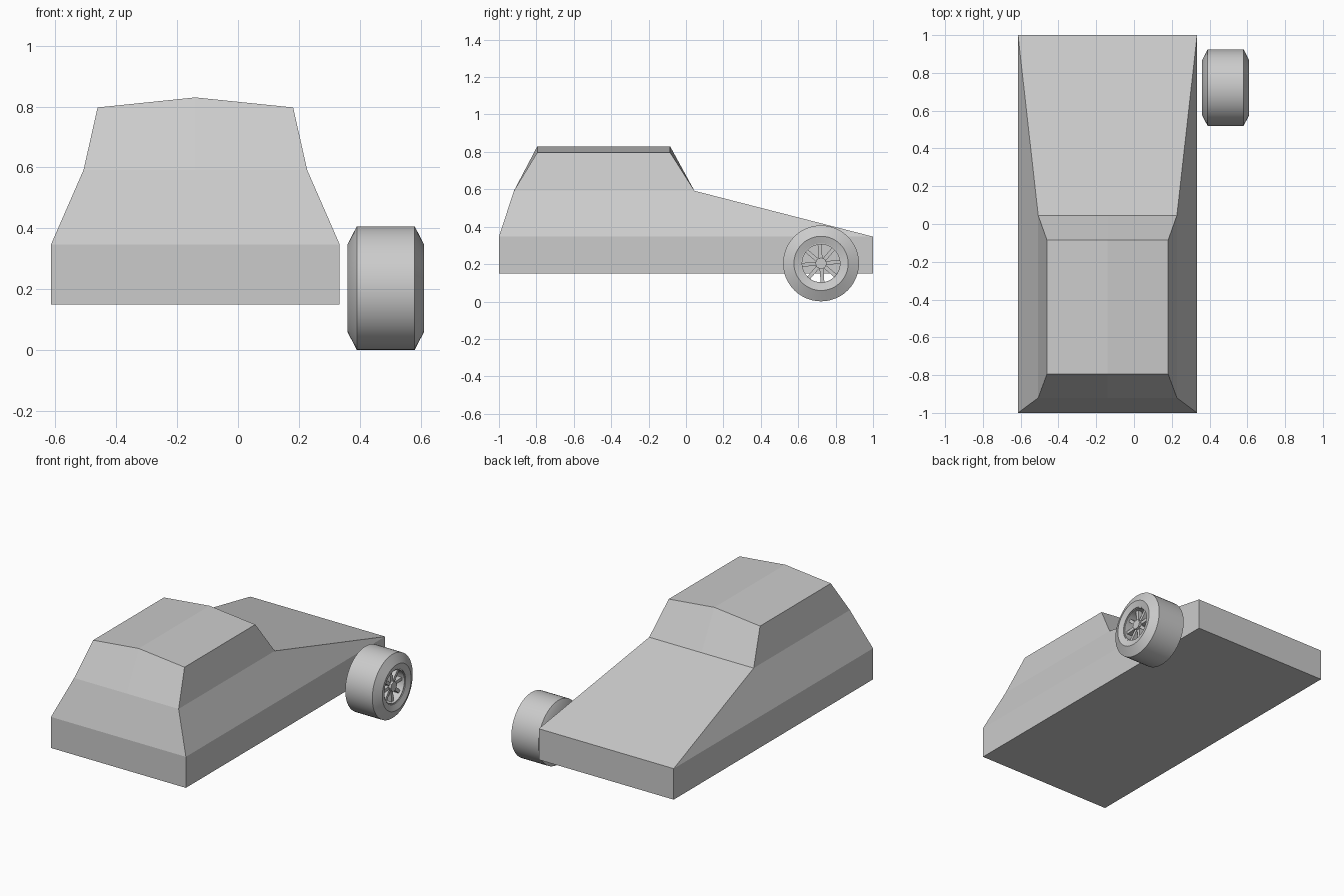
import bpy, bmesh
from math import sin, cos, tau, radians
from mathutils import Matrix

if "Cube" in bpy.data.objects:
    bpy.data.objects.remove(bpy.data.objects["Cube"])


def finish(name, bm, smooth=False):
    bmesh.ops.recalc_face_normals(bm, faces=bm.faces)
    mesh = bpy.data.meshes.new(name)
    bm.to_mesh(mesh)
    bm.free()
    ob = bpy.data.objects.new(name, mesh)
    bpy.context.collection.objects.link(ob)
    if smooth:
        bpy.ops.object.select_all(action='DESELECT')
        ob.select_set(True)
        bpy.context.view_layer.objects.active = ob
        bpy.ops.object.shade_smooth_by_angle(angle=radians(35))
    return ob


# Car body: stacked six-point rings, with a ridge along the roof
BODY_X = -0.14
# half width, front y, rear y, edge z, centre z
LEVELS = [(0.474, -1.0, 1.0, 0.15, 0.15),
          (0.474, -1.0, 1.0, 0.347, 0.347),
          (0.367, -0.92, 0.045, 0.592, 0.592),
          (0.321, -0.795, -0.085, 0.797, 0.83)]
bm = bmesh.new()
rings = []
for w, y0, y1, ze, zc in LEVELS:
    pts = [(-w, y0, ze), (0, y0, zc), (w, y0, ze),
           (w, y1, ze), (0, y1, zc), (-w, y1, ze)]
    rings.append([bm.verts.new((BODY_X + x, y, z)) for x, y, z in pts])
for a, b in zip(rings, rings[1:]):
    for i in range(6):
        j = (i + 1) % 6
        bm.faces.new((a[i], a[j], b[j], b[i]))
for r in (rings[0], rings[-1]):
    bm.faces.new((r[0], r[1], r[4], r[5]))
    bm.faces.new((r[1], r[2], r[3], r[4]))
finish("car_body", bm)

# Wheel parts turn about an axis along x
WX, WY, WZ = 0.485, 0.722, 0.204


def lathe(name, profile, n):
    bm = bmesh.new()
    rows = [[bm.verts.new((WX + x, WY + r * cos(tau * i / n), WZ + r * sin(tau * i / n)))
             for i in range(n)] for x, r in profile]
    for k, a in enumerate(rows):
        b = rows[(k + 1) % len(rows)]
        for i in range(n):
            j = (i + 1) % n
            bm.faces.new((a[i], a[j], b[j], b[i]))
    return finish(name, bm, True)


# Tyre with chamfered shoulders, and the thin rim barrel inside it
lathe("tyre", [(-0.125, 0.107), (-0.125, 0.145), (-0.095, 0.203),
               (0.095, 0.203), (0.125, 0.145), (0.113, 0.107)], 48)
lathe("rim", [(-0.115, 0.101), (-0.115, 0.108), (0.108, 0.108), (0.108, 0.101)], 48)

# Hub
bm = bmesh.new()
bmesh.ops.create_cone(bm, cap_ends=True, segments=8, radius1=0.031, radius2=0.031, depth=0.05,
                      matrix=Matrix.Translation((WX + 0.08, WY, WZ)) @ Matrix.Rotation(tau / 4, 4, 'Y'))
finish("hub", bm)

# Spokes: boxes running from hub to rim
bm = bmesh.new()
for i in range(8):
    place = (Matrix.Translation((WX + 0.075, WY, WZ)) @ Matrix.Rotation(tau * (i + 0.1) / 8, 4, 'X')
             @ Matrix.Translation((0, 0.065, 0)) @ Matrix.Diagonal((0.03, 0.078, 0.02, 1)))
    bmesh.ops.create_cube(bm, size=1, matrix=place)
finish("spokes", bm)
